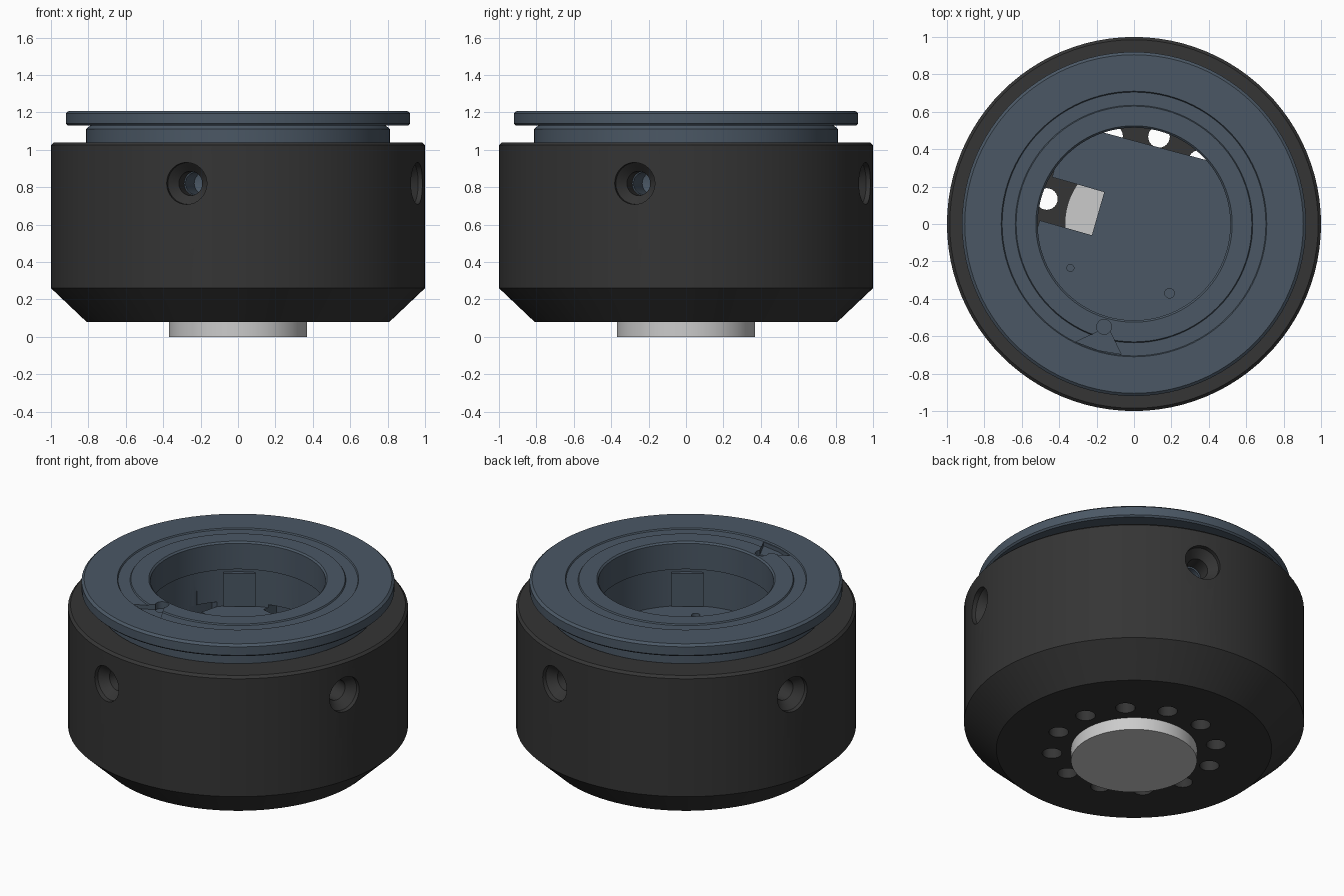
import bpy, bmesh, math
from mathutils import Matrix, Vector

if "Cube" in bpy.data.objects:
    bpy.data.objects.remove(bpy.data.objects["Cube"])

def material(name, rgb):
    m = bpy.data.materials.new(name)
    m.diffuse_color = (*rgb, 1)
    m.use_nodes = True
    m.node_tree.nodes["Principled BSDF"].inputs["Base Color"].default_value = m.diffuse_color
    return m

BLACK = material("black_metal", (0.035, 0.035, 0.035))
BLUE = material("blue_grey_metal", (0.07, 0.097, 0.13))

def make(name, bm, mat=None):
    bmesh.ops.recalc_face_normals(bm, faces=bm.faces)
    me = bpy.data.meshes.new(name)
    bm.to_mesh(me)
    bm.free()
    ob = bpy.data.objects.new(name, me)
    bpy.context.collection.objects.link(ob)
    if mat:
        me.materials.append(mat)
    return ob

def lathe(name, profile, mat=None, n=96, closed=False):
    """Revolve (radius, z) points around z; radius 0 becomes a pole."""
    bm = bmesh.new()
    rings = []
    for r, z in profile:
        if r == 0:
            rings.append([bm.verts.new((0, 0, z))] * n)
        else:
            rings.append([bm.verts.new((r * math.cos(2 * math.pi * i / n),
                                        r * math.sin(2 * math.pi * i / n), z)) for i in range(n)])
    pairs = list(zip(rings, rings[1:])) + ([(rings[-1], rings[0])] if closed else [])
    for a, b in pairs:
        for i in range(n):
            j = (i + 1) % n
            bm.faces.new(list(dict.fromkeys((a[i], a[j], b[j], b[i]))))
    return make(name, bm, mat)

def turn(deg):
    return Matrix.Rotation(math.radians(deg), 4, 'Z')

def radial(ob, deg, z):
    """Lay a lathed cutter along the outward direction at the given angle."""
    ob.data.transform(Matrix.Translation((0, 0, z)) @ turn(deg) @ Matrix.Rotation(math.pi / 2, 4, 'Y'))
    return ob

def box(name, deg, r0, r1, half, z0, z1, mat=None):
    """Box from radius r0 to r1 in the direction of an angle."""
    bm = bmesh.new()
    bmesh.ops.create_cube(bm, size=1)
    for v in bm.verts:
        v.co = turn(deg) @ Vector(((r0 + r1) / 2 + v.co.x * (r1 - r0), v.co.y * 2 * half,
                                   (z0 + z1) / 2 + v.co.z * (z1 - z0)))
    return make(name, bm, mat)

def rod(name, x, y, r, z0, z1, n=24):
    ob = lathe(name, [(0, z0), (r, z0), (r, z1), (0, z1)], n=n)
    ob.data.transform(Matrix.Translation((x, y, 0)))
    return ob

def cut(ob, cutters):
    for c in cutters:
        c.hide_render = True
        m = ob.modifiers.new("cut", 'BOOLEAN')
        m.object, m.operation, m.solver = c, 'DIFFERENCE', 'EXACT'
    dg = bpy.context.evaluated_depsgraph_get()
    me = bpy.data.meshes.new_from_object(ob.evaluated_get(dg))
    ob.modifiers.clear()
    ob.data = me
    for c in cutters:
        bpy.data.objects.remove(c)

SCREWS = (74, 164, 254, 344)

# Black cup with chamfered base, open at the top
housing = lathe("housing", [(0, .08), (.81, .08), (1, .26), (1, 1.025), (.985, 1.04),
                            (.82, 1.04), (.82, .3), (0, .3)], BLACK)
cutters = []
for i in range(12):
    a = math.radians(14 + 30 * i)
    cutters.append(rod("base_hole", .485 * math.cos(a), .485 * math.sin(a), .058, 0, .4))
for a in SCREWS:
    cutters.append(radial(lathe("countersink", [(0, .7), (.065, .7), (.065, .92), (.112, .97),
                                                (.112, 1.1), (0, 1.1)], n=32), a, .82))
cut(housing, cutters)

# Blue-grey insert: flange, neck, stepped bore and floor plate
insert = lathe("insert", [(0, .62), (.812, .62), (.812, 1.11), (.79, 1.13), (.91, 1.13), (.92, 1.14),
                          (.92, 1.195), (.905, 1.208), (.71, 1.208), (.705, 1.2), (.635, 1.2),
                          (.63, 1.208), (.525, 1.208), (.515, 1.198), (.515, 1.03), (.545, 1.03),
                          (.545, .78), (0, .78)], BLUE)
cutters = [radial(lathe("screw_pocket", [(0, .62), (.06, .64), (.06, .9), (0, .9)], n=32), a, .82)
           for a in SCREWS]
# Floor windows and slots
cutters.append(box("floor_window", 164, .2, .535, .12, .55, .9))
cutters.append(box("chord_slot", 75, .43, .53, .28, .55, .8))
cutters.append(box("side_slot", 164, .49, .54, .24, .56, .81))
# Small floor holes
cutters += [rod("pin_hole", .19, -.37, .026, .72, .9, 16), rod("pin_hole", -.34, -.235, .019, .72, .9, 16)]
# Pointer mark in the top rim
cutters.append(rod("pointer_notch", -.16, -.55, .04, 1.165, 1.3))
bm = bmesh.new()
tri = [(-.31, -.63), (-.16, -.56), (-.13, -.57), (-.07, -.695), (-.19, -.675)]
f = bm.faces.new([bm.verts.new((x, y, 1.175)) for x, y in tri])
ext = bmesh.ops.extrude_face_region(bm, geom=[f])
bmesh.ops.translate(bm, vec=(0, 0, .1), verts=[v for v in ext["geom"] if isinstance(v, bmesh.types.BMVert)])
cutters.append(make("pointer_mark", bm))
cut(insert, cutters)

# Locking tabs on the bore wall
tabs = [box("bore_tab_%d" % (k + 1), 124 + 90 * k, .52, .56, .095, .785, 1.0, BLUE) for k in range(4)]

# Grey shaft end through the base
shaft = lathe("shaft", [(0, 0), (.37, 0), (.37, .45), (0, .45)])

for ob in (housing, insert, shaft):
    bpy.ops.object.select_all(action='DESELECT')
    ob.select_set(True)
    bpy.context.view_layer.objects.active = ob
    bpy.ops.object.shade_smooth_by_angle(angle=math.radians(25))
